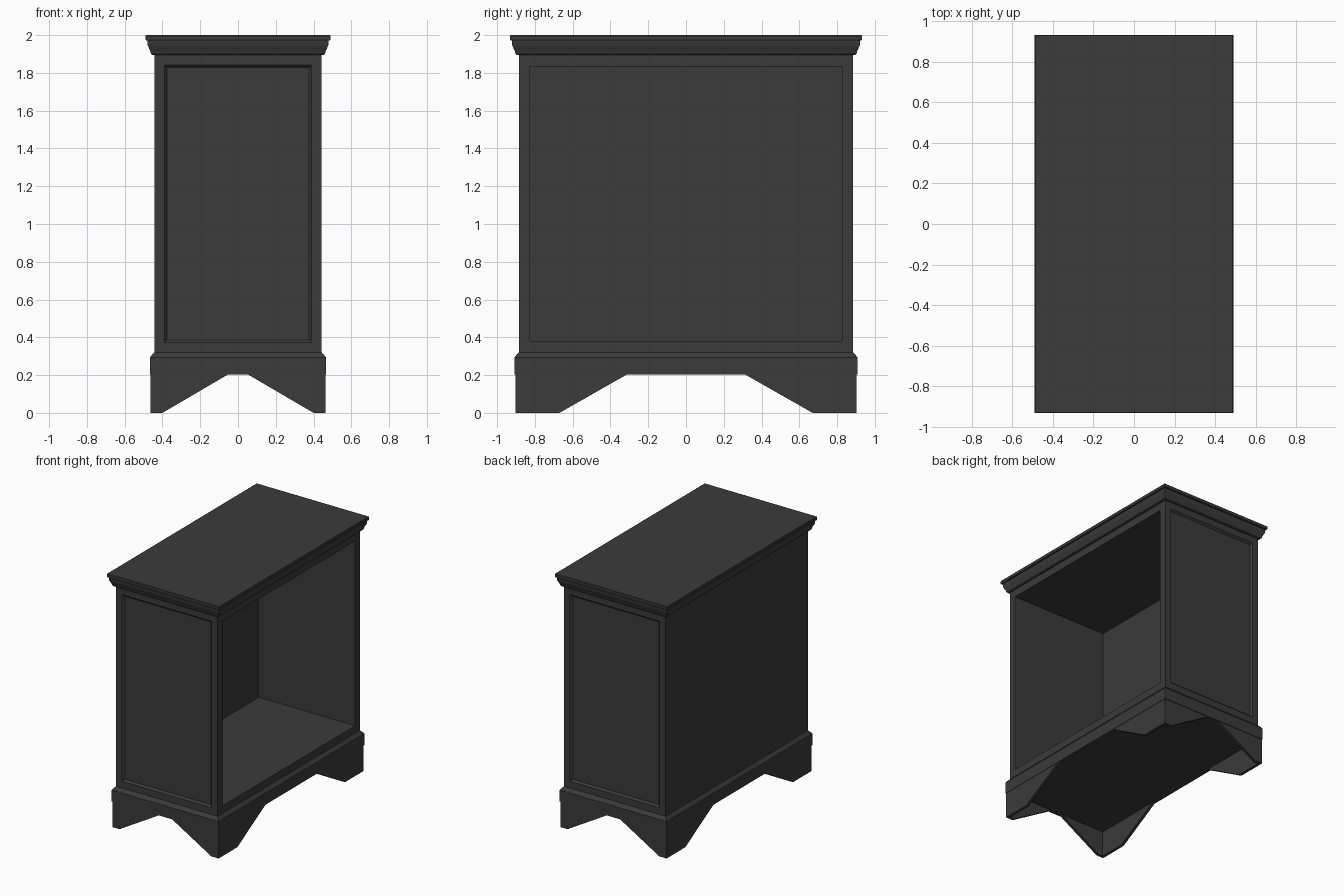
import bpy, bmesh
from mathutils import Vector

cube = bpy.data.objects.get("Cube")
if cube:
    bpy.data.objects.remove(cube, do_unlink=True)

HX, HY = 0.443, 0.885      # half width and half depth of the case

mat = bpy.data.materials.new("charcoal paint")
mat.use_nodes = True
colour = (0.043, 0.043, 0.043, 1)
mat.diffuse_color = colour
bsdf = next(n for n in mat.node_tree.nodes if n.type == 'BSDF_PRINCIPLED')
bsdf.inputs["Base Color"].default_value = colour
bsdf.inputs["Roughness"].default_value = 0.6


def finish(name, bm):
    bmesh.ops.recalc_face_normals(bm, faces=bm.faces[:])
    mesh = bpy.data.meshes.new(name)
    bm.to_mesh(mesh)
    bm.free()
    mesh.materials.append(mat)
    obj = bpy.data.objects.new(name, mesh)
    bpy.context.collection.objects.link(obj)
    bpy.ops.object.select_all(action='DESELECT')
    obj.select_set(True)
    bpy.context.view_layer.objects.active = obj
    bpy.ops.object.shade_smooth_by_angle(angle=0.6)
    return obj


def loft(profile):
    """Closed rectangular moulding from (outset, height) pairs."""
    bm = bmesh.new()
    rings = []
    for out, z in profile:
        x, y = HX + out, HY + out
        rings.append([bm.verts.new(p) for p in
                      ((-x, -y, z), (x, -y, z), (x, y, z), (-x, y, z))])
    for a, b in zip(rings, rings[1:]):
        for i in range(4):
            j = (i + 1) % 4
            bm.faces.new((a[i], a[j], b[j], b[i]))
    bm.faces.new(rings[0][::-1])
    bm.faces.new(rings[-1])
    bm.normal_update()
    return bm


def facing(bm, direction):
    return max(bm.faces, key=lambda f: f.normal.dot(Vector(direction)))


# Case: open compartment on one long side, sunk panels on both narrow ends
case = loft([(0, 0.32), (0, 1.895)])
opening = facing(case, (1, 0, 0))
ends = [facing(case, (0, -1, 0)), facing(case, (0, 1, 0))]
bmesh.ops.inset_region(case, faces=[opening], thickness=0.085)
hole = bmesh.ops.extrude_face_region(case, geom=[opening])
bmesh.ops.translate(case, vec=(-0.84, 0, 0),
                    verts=[v for v in hole["geom"] if isinstance(v, bmesh.types.BMVert)])
if opening.is_valid:
    bmesh.ops.delete(case, geom=[opening], context='FACES_ONLY')
for end in ends:
    bmesh.ops.inset_region(case, faces=[end], thickness=0.075)
    bmesh.ops.inset_region(case, faces=[end], thickness=0.02, depth=-0.015)
finish("case", case)

# Top slab and the crown moulding below it
finish("top_slab", loft([(0.044, 1.971), (0.047, 1.975), (0.047, 1.996), (0.044, 2.0)]))
finish("crown_moulding", loft([(0.01, 1.895), (0.018, 1.902), (0.021, 1.915),
                               (0.028, 1.93), (0.035, 1.945), (0.036, 1.971)]))

# Plinth with a chamfered upper edge
finish("plinth", loft([(0.023, 0.203), (0.023, 0.293), (0.012, 0.308), (0, 0.32)]))

# Bracket feet: two thin tapered walls meeting at each corner
FX, FY, THICK, TOP = HX + 0.02, HY + 0.018, 0.022, 0.205


def bracket_wall(bm, corner, toe, slope_end, place):
    outline = [(corner, TOP), (corner, 0), (toe, 0), (slope_end, TOP)]
    outer = [bm.verts.new(place(u, 0, z)) for u, z in outline]
    inner = [bm.verts.new(place(u, THICK, z)) for u, z in outline]
    bm.faces.new(outer)
    bm.faces.new(inner[::-1])
    for i in range(4):
        j = (i + 1) % 4
        bm.faces.new((outer[i], inner[i], inner[j], outer[j]))


for sy, end_name in ((-1, "front"), (1, "back")):
    for sx, side in ((-1, "right"), (1, "left")):
        foot = bmesh.new()
        bracket_wall(foot, FX, 0.40, 0.05,
                     lambda u, d, z: (sx * u, sy * (FY - d), z))
        bracket_wall(foot, FY, 0.67, 0.31,
                     lambda u, d, z: (sx * (FX - d), sy * u, z))
        finish(f"{end_name}_{side}_foot", foot)
